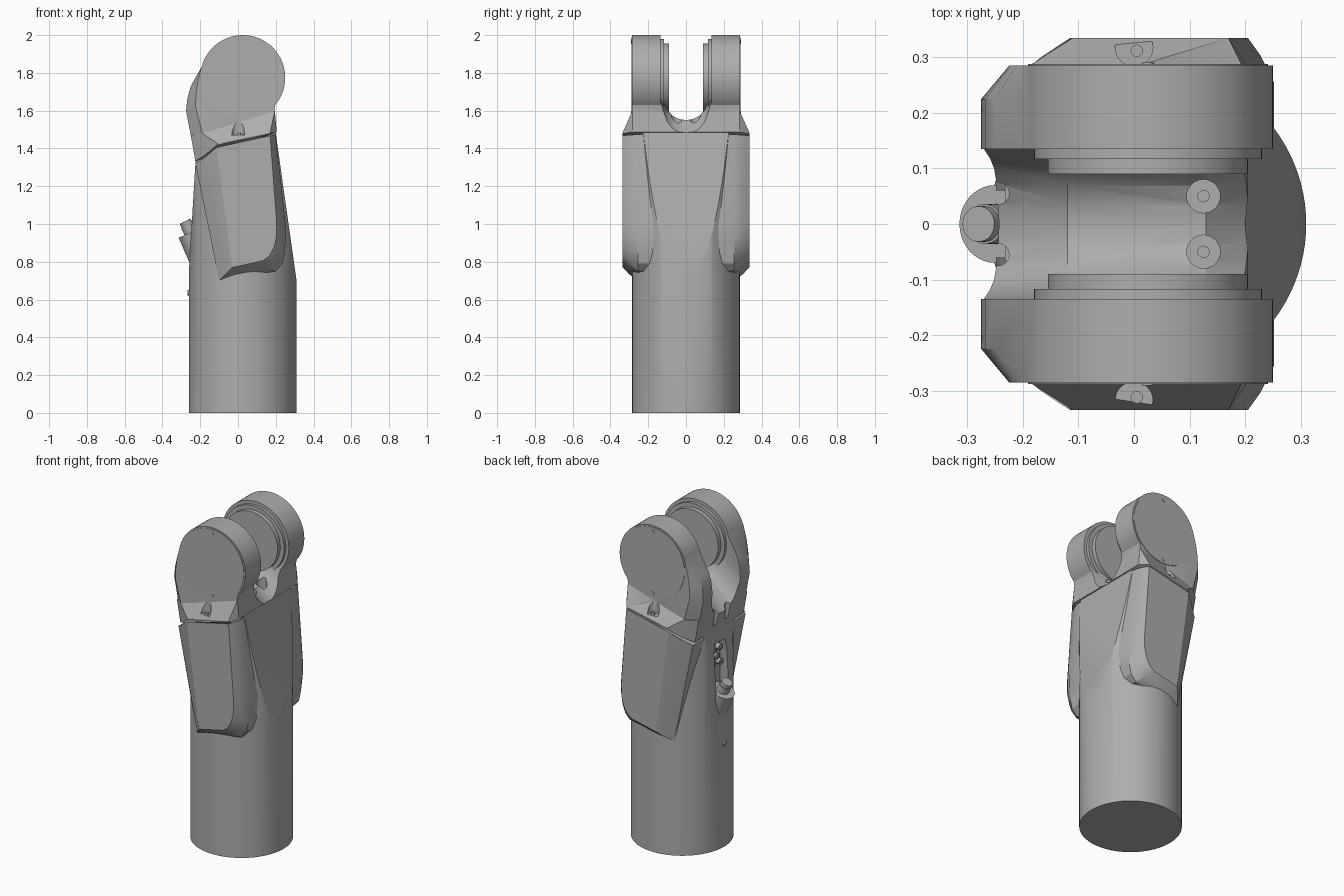
import bpy, bmesh, math
from mathutils import Vector, Matrix

cube = bpy.data.objects.get("Cube")
if cube:
    bpy.data.objects.remove(cube, do_unlink=True)

metal = bpy.data.materials.new("cast_grey")
metal.use_nodes = True
grey = (0.42, 0.42, 0.42, 1)
metal.diffuse_color = grey
metal.node_tree.nodes["Principled BSDF"].inputs["Base Color"].default_value = grey

CX, PIVOT, R = 0.025, 1.775, 0.225


def finish(name, bm):
    bmesh.ops.recalc_face_normals(bm, faces=bm.faces)
    me = bpy.data.meshes.new(name)
    bm.to_mesh(me)
    bm.free()
    me.materials.append(metal)
    ob = bpy.data.objects.new(name, me)
    bpy.context.collection.objects.link(ob)
    return ob


def loft(name, rings):
    bm = bmesh.new()
    loops = [[bm.verts.new(p) for p in ring] for ring in rings]
    n = len(loops[0])
    for a, b in zip(loops, loops[1:]):
        for i in range(n):
            j = (i + 1) % n
            bm.faces.new((a[i], a[j], b[j], b[i]))
    bm.faces.new(loops[0])
    bm.faces.new(loops[-1])
    return finish(name, bm)


def xz_loft(name, sections):
    return loft(name, [[(x, y, z) for x, z in pts] for y, pts in sections])


def rod(name, start, end, r1, r2=None, seg=32):
    a, b = Vector(start), Vector(end)
    bm = bmesh.new()
    turn = (b - a).to_track_quat('Z', 'Y').to_matrix().to_4x4()
    bmesh.ops.create_cone(bm, cap_ends=True, segments=seg, radius1=r1,
                          radius2=r1 if r2 is None else r2, depth=(b - a).length,
                          matrix=Matrix.Translation((a + b) / 2) @ turn)
    return finish(name, bm)


def cut(targets, cutter):
    for ob in targets:
        mod = ob.modifiers.new("cut", 'BOOLEAN')
        mod.operation, mod.solver, mod.object = 'DIFFERENCE', 'EXACT', cutter
        bpy.context.view_layer.objects.active = ob
        bpy.ops.object.modifier_apply(modifier=mod.name)
    bpy.data.objects.remove(cutter, do_unlink=True)


# Main tube, trimmed by leaning planes at the front, back and top
bm = bmesh.new()
bmesh.ops.create_cone(bm, cap_ends=True, segments=96, radius1=0.285, radius2=0.285,
                      depth=1.6, matrix=Matrix.Translation((CX, 0, 0.8)))
for point, normal in (((0.31, 0, 0.7), (0.78, 0, 0.11)),
                      ((-0.26, 0, 0.75), (-0.58, 0, 0.035)),
                      ((-0.225, 0, 1.335), (-0.15, 0, 0.425))):
    cutres = bmesh.ops.bisect_plane(bm, geom=bm.verts[:] + bm.edges[:] + bm.faces[:],
                                    plane_co=point, plane_no=normal, clear_outer=True)
    rim = [e for e in cutres["geom_cut"] if isinstance(e, bmesh.types.BMEdge)]
    bmesh.ops.holes_fill(bm, edges=rim, sides=0)
tube = finish("main_tube", bm)

# Raised side covers
face = [(-0.115, 1.405), (0.17, 1.468), (0.205, 1.0), (0.203, 0.93), (0.19, 0.875),
        (0.165, 0.83), (0.13, 0.805), (-0.03, 0.77)]
root = [(-0.225, 1.32), (0.2, 1.474), (0.252, 1.0), (0.252, 0.92), (0.248, 0.85),
        (0.235, 0.79), (0.2, 0.75), (-0.1, 0.7)]
rim = [(x + 0.03 * (0.5 + x), z - 0.012) if i > 1 else (x, z)
       for i, (x, z) in enumerate(face)]
rim = [((a + b) / 2, (c + d) / 2) for (a, c), (b, d) in zip(face, root)]
rim[0] = (-0.165, 1.362)
for side, s in (("left", 1), ("right", -1)):
    xz_loft(side + "_cover", [(s * 0.335, face), (s * 0.302, rim),
                              (s * 0.255, root), (s * 0.1, root)])

# Fork block with chamfered back edges
arc = [(CX + R * math.cos(math.radians(t)), PIVOT + R * math.sin(math.radians(t)))
       for t in range(-40, 166, 5)]
full = [(0.205, 1.49), (0.19, 1.58)] + arc + [(-0.25, 1.73), (-0.268, 1.665),
                                            (-0.275, 1.6), (-0.225, 1.335)]
flat = [(0.205, 1.49), (0.19, 1.58)] + arc + [(-0.212, 1.76), (-0.222, 1.69),
                                            (-0.225, 1.62), (-0.18, 1.45)]
fork = xz_loft("fork", [(-0.285, flat), (-0.225, full), (0.225, full), (0.285, flat)])

# Collar flaring from the fork out to the covers
lip = [(-0.112, 1.418), (0.17, 1.478), (0.17, 1.485), (-0.11, 1.428)]
mid = [(-0.175, 1.365), (0.205, 1.487), (0.195, 1.6), (-0.19, 1.48)]
core = [(-0.226, 1.332), (0.205, 1.487), (0.19, 1.6), (-0.25, 1.47)]
collar = xz_loft("collar", [(-0.335, lip), (-0.284, mid), (-0.235, core),
                            (0.235, core), (0.284, mid), (0.335, lip)])

# Slot between the cheeks, dropping away at both ends
u = [(0.135, 0.8), (0.135, 0.17), (0.118, 0.1), (0.1, 0.055), (0.07, 0.022), (0.035, 0.005)]
u = u + [(0, 0)] + [(-y, z) for y, z in reversed(u)]
slot = loft("slot_cutter", [[(x, y, floor + z) for y, z in u] for x, floor in
                            ((-0.4, 1.28), (-0.12, 1.55), (0.13, 1.55), (0.4, 1.3))])
cut([fork, collar, tube], slot)

for s in (1, -1):
    # Bolt pockets on the collar, the slot floor and the back
    for x, y, z, r in ((0, 0.318, 1.47, 0.034), (0.125, 0.05, 1.49, 0.03),
                       (-0.245, 0.055, 1.37, 0.02)):
        cut([fork, collar], rod("pocket_cutter", (x, s * y, z), (x, s * y, z + 0.16), r))
    for x, y, z in ((0.005, 0.312, 1.475), (0.125, 0.05, 1.5)):
        rod("pocket_bolt", (x, s * y, z - 0.03), (x, s * y, z + 0.008), 0.011, seg=16)
    # Bearing faces inside, cover disc and its screws outside
    for name, r, y0, y1 in (("bearing_ring", 0.205, 0.117, 0.15),
                            ("bearing_face", 0.18, 0.09, 0.13),
                            ("pivot_cover", 0.216, 0.27, 0.288)):
        rod(name, (CX, s * y0, PIVOT), (CX, s * y1, PIVOT), r, seg=72)
    for z in (PIVOT - 0.19, PIVOT + 0.19):
        rod("cover_screw", (CX, s * 0.28, z), (CX, s * 0.291, z), 0.011, seg=16)

# Recess at the back with its contact bosses
recess = xz_loft("recess_cutter", [(y, [(-0.32, 0.9), (-0.19, 0.9), (-0.19, top), (-0.32, top)])
                                   for y, top in ((-0.06, 1.2), (-0.045, 1.25),
                                                  (0.045, 1.25), (0.06, 1.2))])
cut([tube], recess)
for y, z in ((-0.03, 1.2), (0.03, 1.2), (0, 1.155), (-0.035, 1.11), (0.035, 1.11)):
    rod("contact_boss", (-0.18, y, z), (-0.215, y, z), 0.019, seg=20)
    rod("contact_pin", (-0.18, y, z), (-0.222, y, z), 0.009, seg=12)

# Tilted cable socket and plug
rod("socket", (-0.165, 0, 0.76), (-0.25, 0, 0.955), 0.07, seg=40)
rod("plug_neck", (-0.24, 0, 0.935), (-0.269, 0, 0.993), 0.036)
rod("plug_tip", (-0.25, 0, 0.955), (-0.28, 0, 1.015), 0.032)
rod("back_screw", (-0.24, 0, 0.635), (-0.268, 0, 0.635), 0.018, 0.014, 20)

# Smooth shading with crisp edges
for ob in bpy.context.scene.objects:
    ob.select_set(ob.type == 'MESH')
bpy.context.view_layer.objects.active = tube
bpy.ops.object.shade_smooth_by_angle(angle=math.radians(28))
